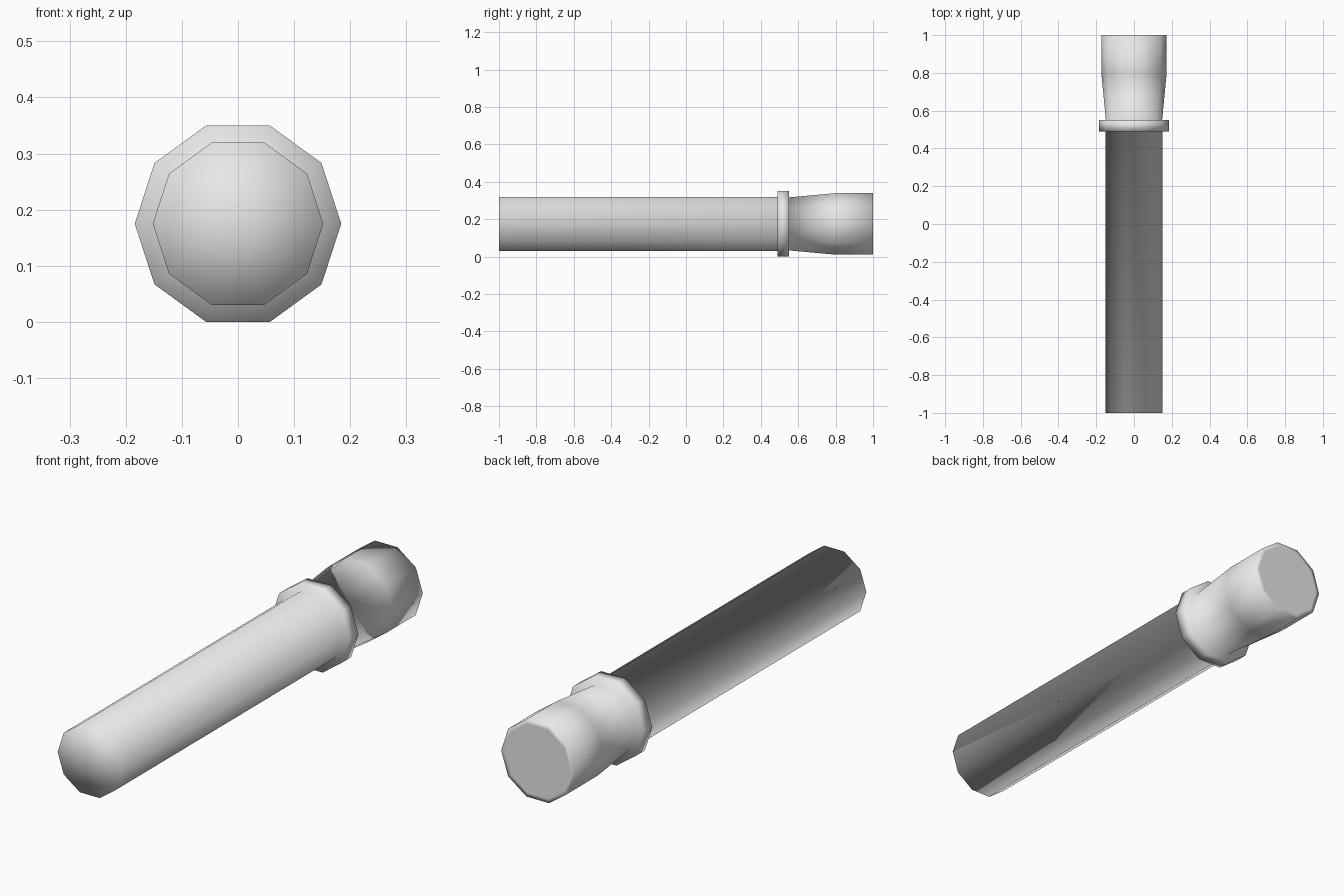
import bpy, bmesh, math

if "Cube" in bpy.data.objects:
    bpy.data.objects.remove(bpy.data.objects["Cube"])

SIDES = 10
AXIS_Z = 0.175

# Profile along y as (y, radius): barrel, collar, flared head, inset end rim
PROFILE = [(-1.0, 0.152), (0.49, 0.152), (0.49, 0.184), (0.55, 0.184),
           (0.55, 0.149), (0.80, 0.173), (1.0, 0.173), (1.0, 0.155)]

grey = bpy.data.materials.new("light_grey")
grey.diffuse_color = (0.8, 0.8, 0.8, 1.0)
grey.use_nodes = True
grey.node_tree.nodes["Principled BSDF"].inputs["Base Color"].default_value = grey.diffuse_color

bm = bmesh.new()


def ring(y, r):
    steps = [2 * math.pi * i / SIDES for i in range(SIDES)]
    return [bm.verts.new((r * math.cos(a), y, AXIS_Z + r * math.sin(a))) for a in steps]


def cap(loop, y):
    centre = bm.verts.new((0, y, AXIS_Z))
    for i in range(SIDES):
        bm.faces.new((centre, loop[i], loop[(i + 1) % SIDES]))


# Turned body
rings = [ring(y, r) for y, r in PROFILE]
for a, b in zip(rings, rings[1:]):
    for i in range(SIDES):
        j = (i + 1) % SIDES
        bm.faces.new((a[i], a[j], b[j], b[i]))

# Closed ends
cap(rings[0], PROFILE[0][0])
cap(rings[-1], PROFILE[-1][0])

bmesh.ops.recalc_face_normals(bm, faces=bm.faces[:])
for f in bm.faces:
    f.smooth = True

mesh = bpy.data.meshes.new("collared_tube")
bm.to_mesh(mesh)
bm.free()
mesh.materials.append(grey)
tube = bpy.data.objects.new("collared_tube", mesh)
bpy.context.collection.objects.link(tube)
